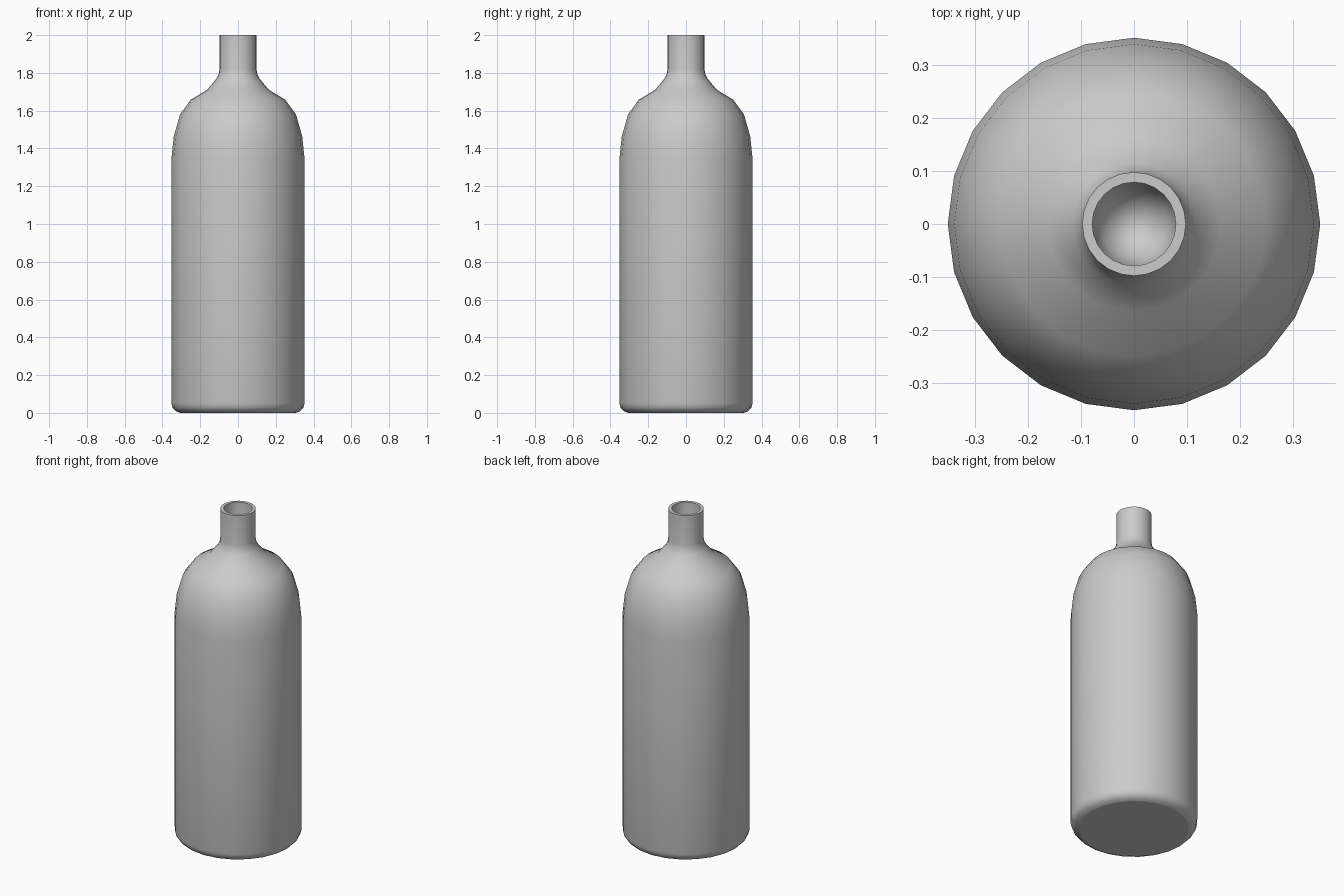
import bpy, bmesh, math

if "Cube" in bpy.data.objects:
    bpy.data.objects.remove(bpy.data.objects["Cube"])

SIDES = 24

# Half section (radius, height): base, body, shoulder, neck, lip, mouth hollow
profile = [
    (0, 0), (0.305, 0), (0.33, 0.009), (0.346, 0.027), (0.352, 0.05),
    (0.352, 1.35), (0.34, 1.464), (0.307, 1.58), (0.25, 1.658),
    (0.164, 1.71), (0.116, 1.767), (0.102, 1.795), (0.098, 1.82), (0.098, 2.0),
    (0.079, 2.0), (0.079, 1.80), (0.062, 1.75), (0.033, 1.72), (0, 1.71),
]

# Spin the section into a closed bottle
bm = bmesh.new()
verts = [bm.verts.new((r, 0, z)) for r, z in profile]
edges = [bm.edges.new(pair) for pair in zip(verts, verts[1:])]
bmesh.ops.spin(bm, geom=verts + edges, cent=(0, 0, 0), axis=(0, 0, 1),
               angle=2 * math.pi, steps=SIDES, use_merge=False)
bmesh.ops.remove_doubles(bm, verts=bm.verts[:], dist=0.0005)
bmesh.ops.recalc_face_normals(bm, faces=bm.faces[:])
mesh = bpy.data.meshes.new("bottle")
bm.to_mesh(mesh)
bm.free()
bottle = bpy.data.objects.new("bottle", mesh)
bpy.context.collection.objects.link(bottle)

# Smooth walls, crisp lip, flat underside
bpy.context.view_layer.objects.active = bottle
bottle.select_set(True)
bpy.ops.object.shade_smooth_by_angle(angle=math.radians(35))
for face in mesh.polygons:
    if face.normal.z < -0.99:
        face.use_smooth = False
